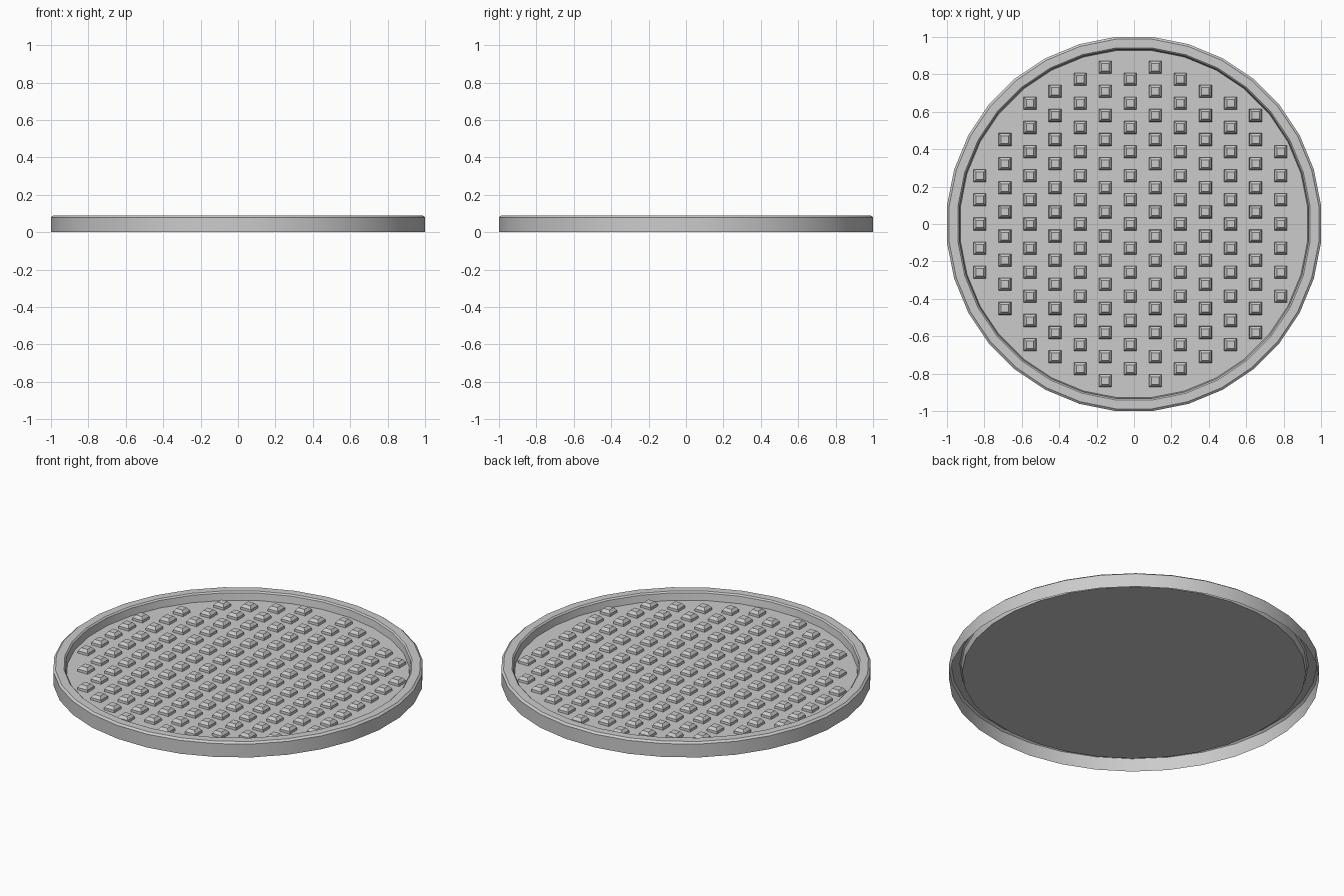
import bpy, bmesh, math

if "Cube" in bpy.data.objects:
    bpy.data.objects.remove(bpy.data.objects["Cube"])

SEG = 32
FLOOR = 0.04
K = 1 / math.cos(math.pi / SEG)   # flats of the polygon sit on the axes


def make_object(name, bm):
    mesh = bpy.data.meshes.new(name)
    bm.to_mesh(mesh)
    bm.free()
    ob = bpy.data.objects.new(name, mesh)
    bpy.context.collection.objects.link(ob)
    return ob


# Cover: hollow rim and recessed floor, lathed from one open profile
profile = [(1.0, 0.0), (1.0, 0.08), (0.988, 0.09), (0.942, 0.09),
           (0.934, 0.082), (0.928, FLOOR)]
bm = bmesh.new()
rings = []
for r, z in profile:
    ring = []
    for i in range(SEG):
        a = 2 * math.pi * (i + 0.5) / SEG
        ring.append(bm.verts.new((r * K * math.cos(a), r * K * math.sin(a), z)))
    rings.append(ring)
for lo, hi in zip(rings, rings[1:]):
    for i in range(SEG):
        j = (i + 1) % SEG
        bm.faces.new((lo[i], lo[j], hi[j], hi[i]))
bm.faces.new(rings[-1])
cover = make_object("cover_plate", bm)
bpy.context.view_layer.objects.active = cover
cover.select_set(True)
bpy.ops.object.shade_smooth_by_angle(angle=math.radians(30))

# Grip studs: tapered square blocks in a staggered grid, clipped to a circle
bm = bmesh.new()


def add_stud(x, y):
    levels = [(0.034, FLOOR), (0.033, FLOOR + 0.014), (0.02, FLOOR + 0.03)]
    loops = [[bm.verts.new((x + sx * h, y + sy * h, z))
              for sx, sy in ((-1, -1), (1, -1), (1, 1), (-1, 1))]
             for h, z in levels]
    for lo, hi in zip(loops, loops[1:]):
        for i in range(4):
            j = (i + 1) % 4
            bm.faces.new((lo[i], lo[j], hi[j], hi[i]))
    bm.faces.new(loops[-1])


for col in range(-6, 7):
    for row in range(-7, 8):
        x = -0.02 + 0.134 * col
        y = 0.129 * (row + 0.5 * (col % 2))
        if math.hypot(x, y) < 0.89:
            add_stud(x, y)
make_object("grip_studs", bm)
